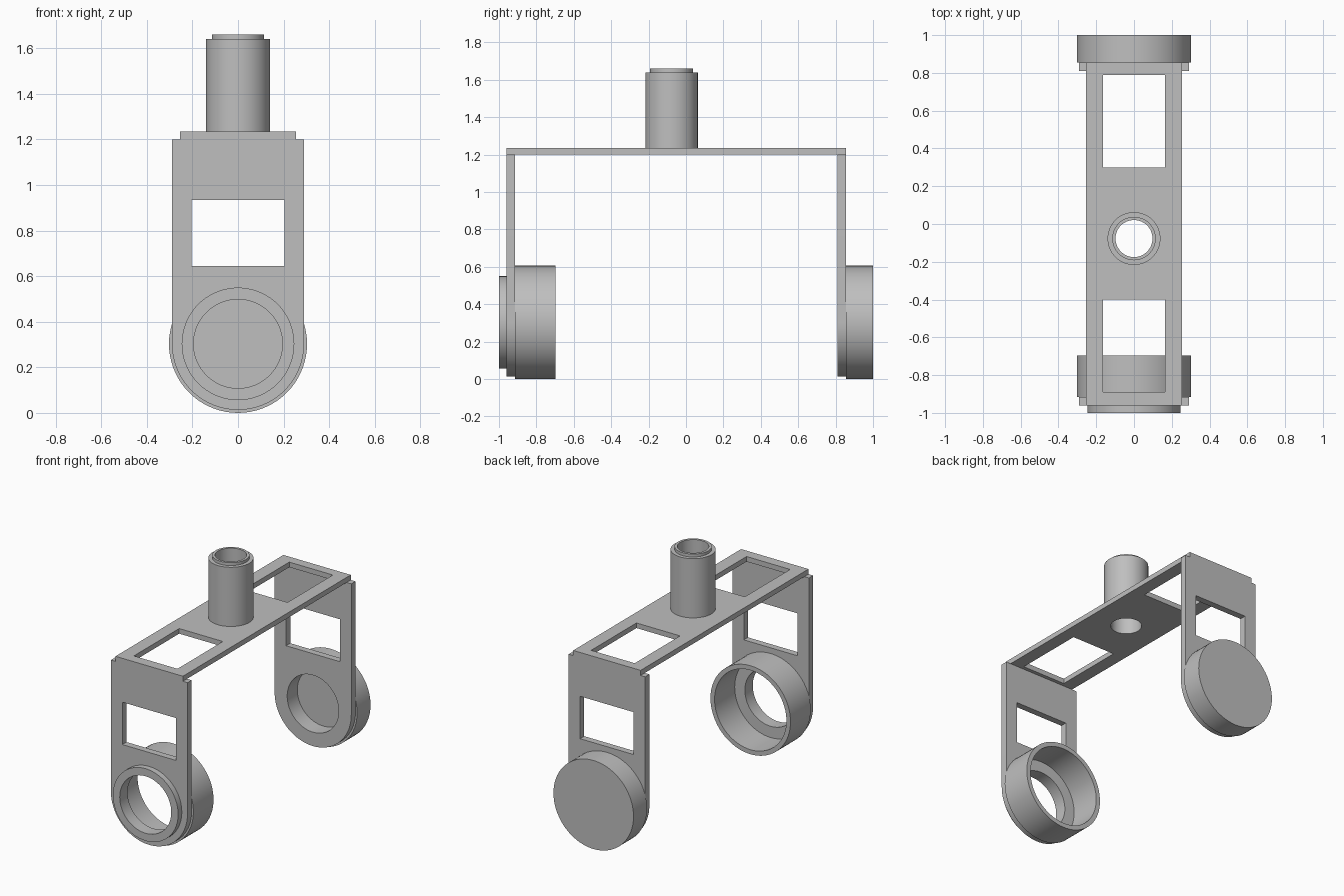
import bpy, bmesh, math
from mathutils import Matrix

cube = bpy.data.objects.get("Cube")
if cube:
    bpy.data.objects.remove(cube, do_unlink=True)

grey = bpy.data.materials.new("light grey")
grey.use_nodes = True
colour = (0.52, 0.52, 0.52, 1)
grey.diffuse_color = colour
grey.node_tree.nodes["Principled BSDF"].inputs["Base Color"].default_value = colour

SEGMENTS = 72
AXLE_Z = 0.303
BORE = 0.195


def finish(name, mesh, matrix):
    """Clean the mesh, bake its placement and keep its edges sharp."""
    bm = bmesh.new()
    bm.from_mesh(mesh)
    bmesh.ops.remove_doubles(bm, verts=bm.verts, dist=0.0001)
    bmesh.ops.transform(bm, matrix=matrix, verts=bm.verts)
    bmesh.ops.recalc_face_normals(bm, faces=bm.faces)
    bm.to_mesh(mesh)
    bm.free()
    mesh.materials.clear()
    mesh.materials.append(grey)
    mesh.shade_smooth()
    mesh.set_sharp_from_angle(angle=math.radians(30))
    obj = bpy.data.objects.new(name, mesh)
    bpy.context.collection.objects.link(obj)
    return obj


def arc(radius, cx, cy, start, end, count):
    step = (end - start) / count
    return [(cx + radius * math.cos(start + i * step),
             cy + radius * math.sin(start + i * step)) for i in range(count + 1)]


def rect(x, y0, y1):
    return [(-x, y0), (x, y0), (x, y1), (-x, y1)]


def plate(name, outlines, thickness, matrix):
    """Flat sheet: the first outline is the edge, the others are holes."""
    curve = bpy.data.curves.new(name + "_outline", "CURVE")
    curve.dimensions = "2D"
    curve.fill_mode = "BOTH"
    curve.extrude = thickness / 2
    for points in outlines:
        spline = curve.splines.new("POLY")
        spline.points.add(len(points) - 1)
        for p, (x, y) in zip(spline.points, points):
            p.co = (x, y, 0, 1)
        spline.use_cyclic_u = True
    temp = bpy.data.objects.new(name + "_outline", curve)
    bpy.context.collection.objects.link(temp)
    graph = bpy.context.evaluated_depsgraph_get()
    mesh = bpy.data.meshes.new_from_object(temp.evaluated_get(graph))
    mesh.name = name
    bpy.data.objects.remove(temp, do_unlink=True)
    bpy.data.curves.remove(curve)
    return finish(name, mesh, matrix)


def lathe(name, profile, matrix, closed=True):
    """Turn a (radius, height) profile around the local z axis."""
    bm = bmesh.new()
    verts = [bm.verts.new((r, 0, h)) for r, h in profile]
    edges = [bm.edges.new(pair) for pair in zip(verts, verts[1:])]
    if closed:
        edges.append(bm.edges.new((verts[-1], verts[0])))
    bmesh.ops.spin(bm, geom=verts + edges, cent=(0, 0, 0), axis=(0, 0, 1),
                   angle=math.tau, steps=SEGMENTS, use_merge=True)
    mesh = bpy.data.meshes.new(name)
    bm.to_mesh(mesh)
    bm.free()
    return finish(name, mesh, matrix)


def tube(outer, inner, h0, h1):
    return [(outer, h0), (outer, h1), (inner, h1), (inner, h0)]


# Top bridge with two windows and the post bore
POST_Y = -0.077
bore = arc(0.098, 0, POST_Y, 0, math.tau, SEGMENTS)[:-1]
plate("top_bridge",
      [rect(0.255, -0.96, 0.855), rect(0.165, 0.3, 0.79),
       rect(0.165, -0.89, -0.4), bore],
      0.035, Matrix.Translation((0, 0, 1.2175)))

# Hollow post with a stepped lip
lathe("post", [(0.14, 1.235), (0.14, 1.64), (0.115, 1.64), (0.115, 1.66),
               (0.098, 1.66), (0.098, 1.235)],
      Matrix.Translation((0, POST_Y, 0)))

# Rounded arms, each with a window and a bore
arm_edge = [(0.29, 1.2), (-0.29, 1.2)] + arc(0.29, 0, AXLE_Z, math.pi, math.tau, 36)
arm_bore = arc(BORE, 0, AXLE_Z, 0, math.tau, SEGMENTS)[:-1]
upright = Matrix.Rotation(math.pi / 2, 4, "X")
for name, y in (("front_arm", -0.9375), ("back_arm", 0.8325)):
    plate(name, [arm_edge, rect(0.203, 0.645, 0.935), arm_bore], 0.045,
          Matrix.Translation((0, y, 0)) @ upright)

# Front collar and open cup, back cap with a blind pocket
axle = Matrix.Translation((0, 0, AXLE_Z)) @ Matrix.Rotation(-math.pi / 2, 4, "X")
lathe("front_collar", tube(0.247, BORE, -1, -0.96), axle)
lathe("front_cup", tube(0.303, 0.272, -0.915, -0.697), axle)
lathe("back_cap", [(0, 1), (0.303, 1), (0.303, 0.855), (BORE, 0.855),
                   (BORE, 0.92), (0, 0.92)], axle, closed=False)
